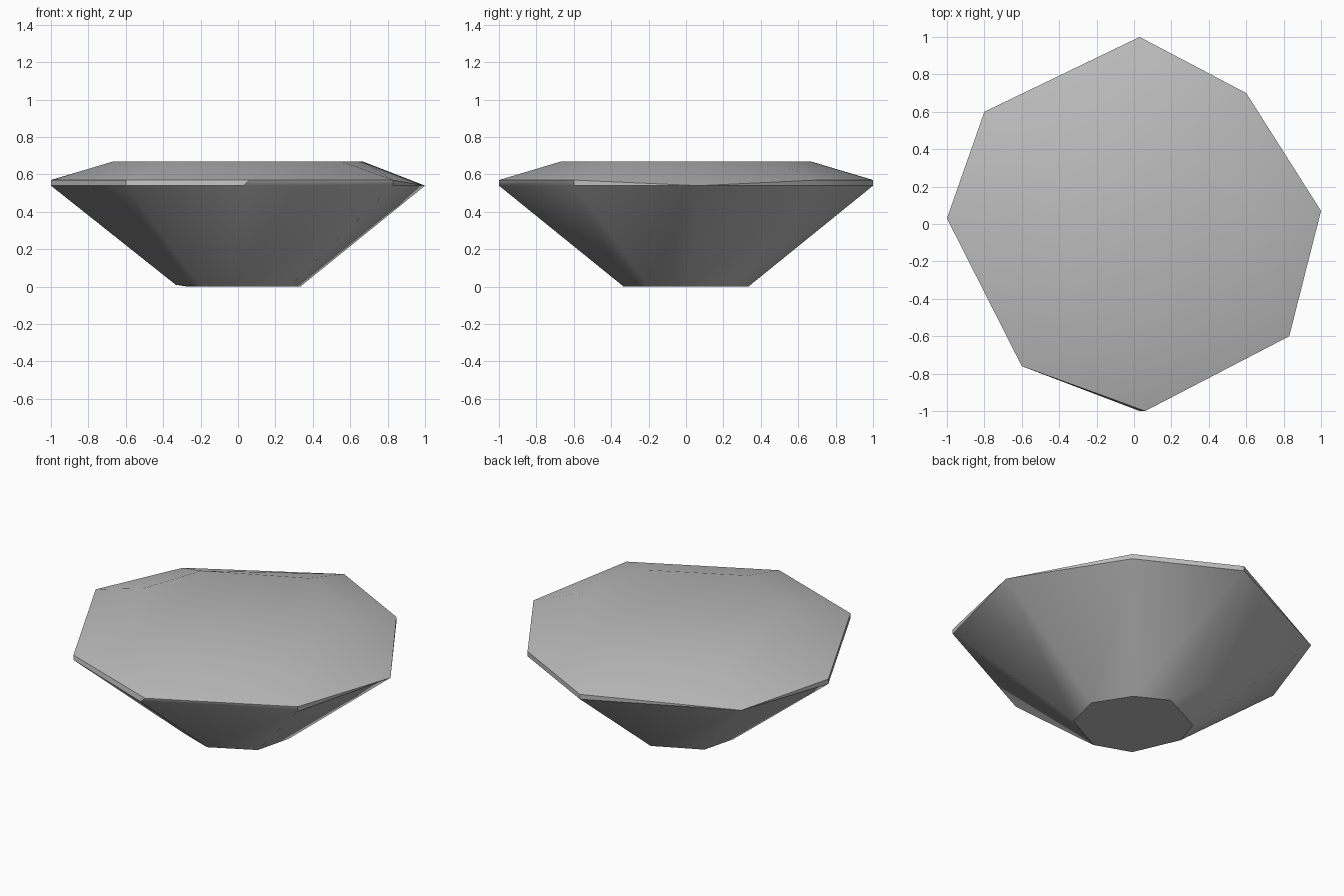
import bpy
import bmesh
import math

cube = bpy.data.objects.get("Cube")
if cube:
    bpy.data.objects.remove(cube, do_unlink=True)

# Single stone colour
stone = bpy.data.materials.new("stone_grey")
stone.use_nodes = True
grey = (0.5, 0.5, 0.5, 1)
stone.diffuse_color = grey
stone.node_tree.nodes["Principled BSDF"].inputs["Base Color"].default_value = grey

# Irregular eight-sided outline of the rim, counter-clockwise
outline = [(0.03, 1), (-0.8, 0.6), (-1, 0.03), (-0.6, -0.76),
           (0.06, -1), (0.83, -0.6), (1, 0.07), (0.6, 0.7)]
PINCHED = (1, 6)      # corners where the rim band closes to a point
LOW, HIGH, TOP = 0.54, 0.57, 0.67

bm = bmesh.new()


def ring(scale, height):
    return [bm.verts.new((x * scale, y * scale, height)) for x, y in outline]


base = ring(0.333, 0)
lower_rim = ring(1, LOW)
upper_rim = ring(1, HIGH)
top = ring(0.665, TOP)

# Uneven corners
base[2].co.z = 0.01
lower_rim[4].co.x = 0.03
for i in PINCHED:
    upper_rim[i].co.z = LOW

# Sides, rim band and shallow upper slope
rings = [base, lower_rim, upper_rim, top]
for a, b in zip(rings, rings[1:]):
    for i in range(len(a)):
        j = (i + 1) % len(a)
        bm.faces.new((a[i], a[j], b[j], b[i]))
bm.faces.new(base[::-1])
bm.faces.new(top)
bmesh.ops.remove_doubles(bm, verts=bm.verts, dist=0.001)
bmesh.ops.recalc_face_normals(bm, faces=bm.faces)

mesh = bpy.data.meshes.new("flat_topped_rock")
bm.to_mesh(mesh)
bm.free()
mesh.materials.append(stone)
rock = bpy.data.objects.new("flat_topped_rock", mesh)
bpy.context.collection.objects.link(rock)

# Soft facets with crisp rim and base
bpy.ops.object.select_all(action="DESELECT")
rock.select_set(True)
bpy.context.view_layer.objects.active = rock
bpy.ops.object.shade_smooth_by_angle(angle=math.radians(36))
